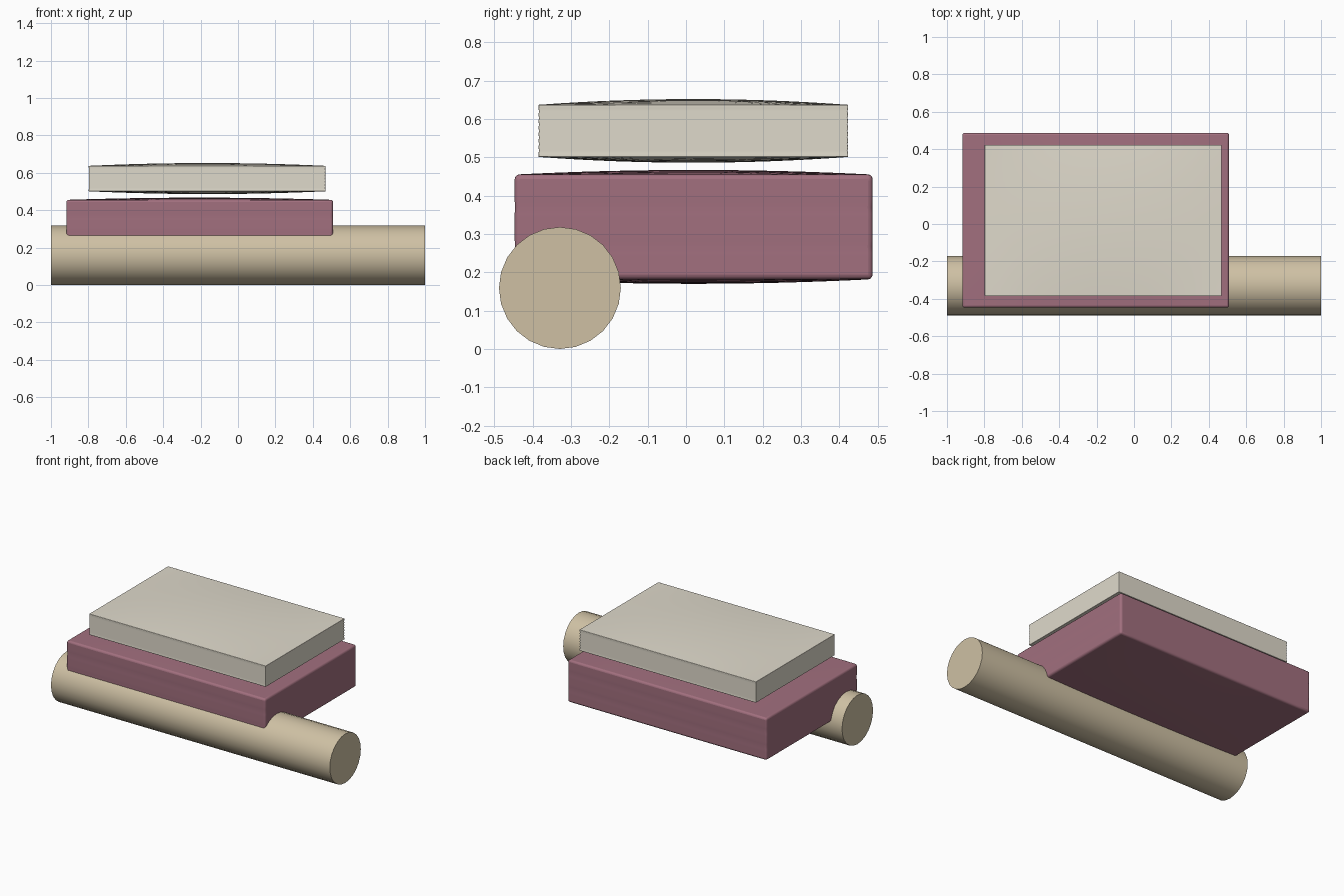
import bpy, bmesh, math

if "Cube" in bpy.data.objects:
    bpy.data.objects.remove(bpy.data.objects["Cube"])


def material(name, rgb):
    m = bpy.data.materials.new(name)
    m.diffuse_color = (*rgb, 1)
    m.use_nodes = True
    m.node_tree.nodes["Principled BSDF"].inputs["Base Color"].default_value = m.diffuse_color
    return m


def finish(obj, mat, angle):
    obj.data.materials.append(mat)
    bpy.ops.object.select_all(action='DESELECT')
    bpy.context.view_layer.objects.active = obj
    obj.select_set(True)
    bpy.ops.object.shade_smooth_by_angle(angle=math.radians(angle))


def pillow_block(name, xr, yr, zr, bulge, grooves, depth, bevel, mat):
    """Box with domed top and bottom and fine horizontal grooves round its sides."""
    n = 16
    cx, cy, cz = (sum(r) / 2 for r in (xr, yr, zr))
    hx, hy, hz = ((r[1] - r[0]) / 2 for r in (xr, yr, zr))
    bm = bmesh.new()
    bmesh.ops.create_cube(bm, size=2)
    bmesh.ops.subdivide_edges(bm, edges=bm.edges[:], cuts=n - 1, use_grid_fill=True)
    for v in bm.verts:
        u, w, t = v.co
        level = round((t + 1) / 2 * n)
        inset = depth if level in grooves else 0
        dome = bulge * (1 - u * u) * (1 - w * w) if abs(t) > 0.999 else 0
        v.co = (cx + u * (hx - inset), cy + w * (hy - inset),
                cz + t * hz + math.copysign(dome, t))
    me = bpy.data.meshes.new(name)
    bm.to_mesh(me)
    bm.free()
    obj = bpy.data.objects.new(name, me)
    bpy.context.collection.objects.link(obj)
    if bevel:
        mod = obj.modifiers.new("edge_rounding", 'BEVEL')
        mod.width = bevel
        mod.segments = 3
        mod.limit_method = 'ANGLE'
        mod.angle_limit = math.radians(60)
    finish(obj, mat, 40)


tan = material("tan", (0.62, 0.53, 0.37))
maroon = material("maroon", (0.36, 0.16, 0.21))
paper = material("paper", (0.74, 0.70, 0.60))

# Long round roll
bpy.ops.mesh.primitive_cylinder_add(vertices=24, radius=0.159, depth=2,
                                    location=(0, -0.329, 0.159),
                                    rotation=(0, math.pi / 2, 0))
roll = bpy.context.object
roll.name = "roll"
finish(roll, tan, 30)

# Lower block, resting into the roll
pillow_block("cover_block", (-0.918, 0.508), (-0.447, 0.487), (0.182, 0.455),
             0.012, {5, 11}, 0.001, 0.012, maroon)

# Stack of pages floating above
pillow_block("page_stack", (-0.798, 0.468), (-0.385, 0.423), (0.501, 0.637),
             0.015, set(range(2, 16, 2)), 0.0015, 0.002, paper)
